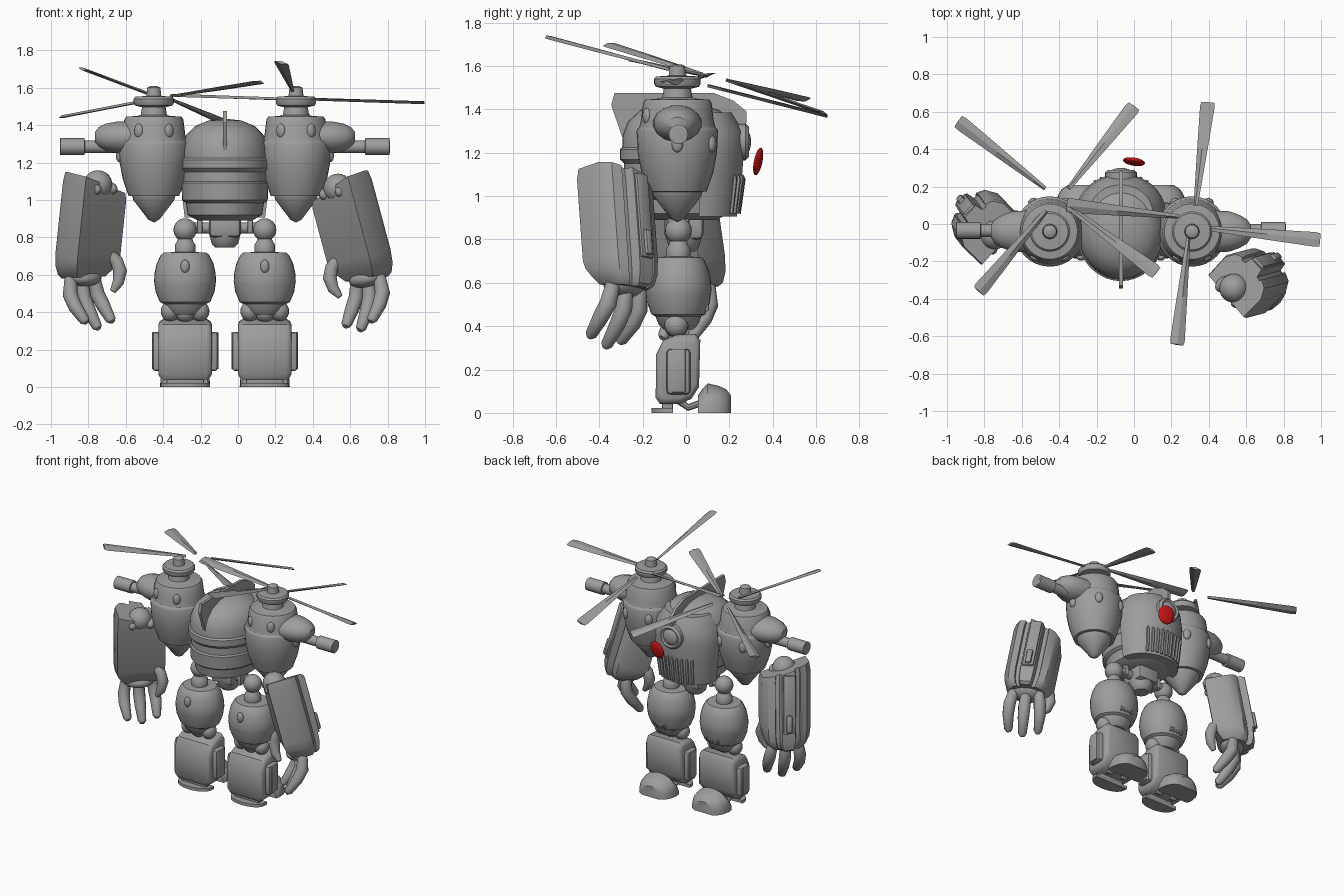
import bpy, bmesh, math
from mathutils import Vector, Matrix

if "Cube" in bpy.data.objects:
    bpy.data.objects.remove(bpy.data.objects["Cube"])


def material(name, rgb):
    m = bpy.data.materials.new(name)
    m.diffuse_color = (*rgb, 1)
    m.use_nodes = True
    m.node_tree.nodes["Principled BSDF"].inputs["Base Color"].default_value = m.diffuse_color
    return m


STEEL = material("grey_steel", (0.34, 0.34, 0.34))
RED = material("red_glass", (0.60, 0.008, 0.008))
CX = -0.07  # body centre line


def finish(name, bm, mat=STEEL, matrix=None, smooth=True):
    bmesh.ops.recalc_face_normals(bm, faces=bm.faces)
    me = bpy.data.meshes.new(name)
    bm.to_mesh(me)
    bm.free()
    if matrix:
        me.transform(matrix)
    ob = bpy.data.objects.new(name, me)
    bpy.context.collection.objects.link(ob)
    me.materials.append(mat)
    if smooth:
        bpy.ops.object.select_all(action='DESELECT')
        ob.select_set(True)
        bpy.context.view_layer.objects.active = ob
        bpy.ops.object.shade_smooth_by_angle(angle=math.radians(35))
    return ob


def loft(name, rings, mat=STEEL, matrix=None, smooth=True):
    """Skin closed rings of points and cap both ends."""
    bm = bmesh.new()
    vs = [[bm.verts.new(p) for p in r] for r in rings]
    n = len(vs[0])
    for a, b in zip(vs, vs[1:]):
        for i in range(n):
            bm.faces.new((a[i], a[(i + 1) % n], b[(i + 1) % n], b[i]))
    bm.faces.new(vs[0])
    bm.faces.new(vs[-1])
    return finish(name, bm, mat, matrix, smooth)


def lathe(name, profile, loc=(0, 0, 0), sx=1, sy=1, seg=32, matrix=None):
    """Spin (radius, height) pairs round the vertical axis."""
    ring = [(math.cos(2 * math.pi * i / seg), math.sin(2 * math.pi * i / seg)) for i in range(seg)]
    rings = [[(c * r * sx, s * r * sy, z) for c, s in ring] for r, z in profile]
    return loft(name, rings, matrix=Matrix.Translation(loc) @ (matrix or Matrix()))


def box(name, loc, size, bevel=0.0, matrix=None, seg=2):
    bm = bmesh.new()
    bmesh.ops.create_cube(bm, size=1, matrix=Matrix.Diagonal((*size, 1)))
    if bevel:
        bmesh.ops.bevel(bm, geom=bm.edges[:], offset=bevel, segments=seg, profile=0.5, affect='EDGES')
    bmesh.ops.translate(bm, verts=bm.verts, vec=loc)
    return finish(name, bm, matrix=matrix)


def ball(name, loc, size, mat=STEEL, rot=None, matrix=None):
    bm = bmesh.new()
    bmesh.ops.create_uvsphere(bm, u_segments=20, v_segments=12, radius=1)
    m = Matrix.Translation(loc) @ (rot or Matrix()) @ Matrix.Diagonal((*size, 1))
    return finish(name, bm, mat, (matrix or Matrix()) @ m)


def tube(name, pts, radii, seg=12, matrix=None):
    """Round limb through points with changing radius."""
    pts = [Vector(p) for p in pts]
    rings = []
    for i, p in enumerate(pts):
        d = (pts[min(i + 1, len(pts) - 1)] - pts[max(i - 1, 0)]).normalized()
        u = d.orthogonal() if abs(d.x) > 0.9 else d.cross(Vector((1, 0, 0)))
        u.normalize()
        v = d.cross(u)
        rings.append([p + radii[i] * (u * math.cos(a) + v * math.sin(a))
                      for a in (2 * math.pi * k / seg for k in range(seg))])
    return loft(name, rings, matrix=matrix)


# --- torso: banded barrel with a domed top ---
lathe("torso", [(.15, .89), (.205, .92), (.215, .985), (.225, .99), (.236, 1.0), (.24, 1.09),
                (.232, 1.10), (.232, 1.15), (.24, 1.16), (.25, 1.17), (.25, 1.215), (.24, 1.225),
                (.238, 1.28), (.215, 1.345), (.165, 1.395), (.09, 1.425), (.001, 1.435)],
      (CX, -.028, 0), sx=.97, sy=1.11, seg=40)

# crest fin running over the dome
fin = [(-.33, 1.475), (-.345, 1.42), (-.29, 1.26), (-.2, 1.27), (0, 1.38), (.2, 1.28),
       (.275, 1.26), (.28, 1.39), (.22, 1.44), (.13, 1.475)]
loft("crest_fin", [[(CX + s * .010, y, z) for y, z in fin] for s in (-1, 1)], smooth=False)

# --- face: rounded visor shell, eye socket, lens, mouth grille ---
arc = [math.radians(a) for a in range(0, 181, 12)]
shell = [(.215, .235, .905), (.225, .25, .99), (.235, .26, 1.1), (.24, .268, 1.2), (.225, .262, 1.3), (.17, .21, 1.385)]
loft("face_visor", [[(CX + rx * math.cos(a), .06 + (ry - .06) * math.sin(a), z) for a in arc] for rx, ry, z in shell])
for k in range(9):
    a = math.radians(90 + (k - 4) * 9)
    tube("grille_bar", [(CX + q * math.cos(a), .065 + (p - .06) * math.sin(a), z)
                        for z, q, p in ((.92, .218, .238), (1.08, .234, .26), (1.10, .23, .255))],
         [.010, .010, .004], seg=6)
lathe("eye_socket", [(.085, 0), (.085, .06), (.07, .075), (.055, .065)], (CX, .215, 1.25), seg=24,
      matrix=Matrix.Rotation(-math.pi / 2, 4, 'X'))
ball("eye_lens", (CX, .27, 1.25), (.062, .03, .062))
ball("red_eye", (0, .333, 1.16), (.06, .018, .065), RED,
     Matrix.Rotation(-.16, 4, 'Z') @ Matrix.Rotation(-.2, 4, 'X'))

# --- pelvis and hip axle ---
box("pelvis", (CX, -.01, .86), (.17, .18, .12), .025)
lathe("pelvis_keel", [(.05, .745), (.07, .765), (.085, .82), (.085, .92)], (CX, -.01, 0))
tube("hip_axle", [(CX - .2, -.02, .85), (CX + .2, -.02, .85)], [.03, .03])

for s, side in ((-1, "left"), (1, "right")):
    # --- shoulder pod, rotor mast and hub ---
    px, py = CX + s * .38, -.04
    lathe(side + "_shoulder_pod",
          [(.001, .88), (.03, .895), (.11, 1.0), (.115, 1.02), (.135, 1.022), (.14, 1.035),
           (.166, 1.11), (.183, 1.2), (.188, 1.30), (.184, 1.31), (.176, 1.317),
           (.168, 1.35), (.158, 1.43), (.148, 1.445), (.085, 1.45), (.07, 1.455), (.062, 1.50)],
          (px, py, 0))
    lathe(side + "_rotor_hub",
          [(.06, 1.495), (.10, 1.505), (.108, 1.52), (.108, 1.54), (.098, 1.552), (.04, 1.556),
           (.035, 1.60), (.02, 1.608)], (px, py, 0), seg=24)
    # rivets round the pod
    for k in range(6):
        a = math.radians(30 + 60 * k)
        dx, dy = math.sin(a), -math.cos(a)
        z, r = (1.37, .162) if dy < 0 and abs(dx) < .9 else (1.24, .185)
        ball(side + "_rivet", (px + dx * r, py + dy * r, z), (.026, .018, .038),
             rot=Matrix.Rotation(a, 4, 'Z'))

    # --- shoulder fairing and gun barrel, pointing outwards ---
    out = [(.10, .115, .085), (.20, .11, .085), (.255, .09, .075), (.295, .065, .055), (.315, .035, .03)]
    rings = [[(px + s * x, py + hy * math.cos(t), 1.335 + hz * math.sin(t))
              for t in (2 * math.pi * (i + .5) / 16 for i in range(16))] for x, hy, hz in out]
    loft(side + "_shoulder_fairing", rings)
    tube(side + "_gun_barrel",
         [(px + s * x, -.035, 1.285) for x in (.2, .369, .37, .371, .50, .501, .502, .44)],
         [.034, .034, .04, .045, .045, .042, .034, .034], seg=16)

    # --- leg ---
    lx, ly = CX + s * .213, -.035
    ball(side + "_hip_ball", (lx, ly, .84), (.062, .062, .062))
    box(side + "_hip_bracket", (CX + s * .135, ly, .865), (.03, .10, .09), .01)
    lathe(side + "_thigh_neck", [(.05, .70), (.055, .715), (.055, .76), (.045, .775), (.035, .80)], (lx, ly, 0))
    lathe(side + "_thigh",
          [(.075, .385), (.10, .41), (.115, .445), (.135, .455), (.158, .51), (.164, .555),
           (.166, .565), (.163, .61), (.152, .66), (.13, .705), (.115, .718), (.05, .722)],
          (lx, ly, 0), sy=.92)
    ball(side + "_thigh_rivet", (lx, ly - .143, .645), (.024, .018, .036))
    for k in range(5):
        box(side + "_thigh_vent", (lx + (k - 2) * .022, ly + .13, .485), (.010, .02, .03), .003)
    ball(side + "_knee_ball", (lx, -.045, .40), (.055, .055, .055))
    for t in (-1, 1):
        ball(side + "_knee_joint", (lx + t * .08, -.045, .405), (.05, .055, .055))
    # shin: rounded profile swept across
    shin = [(-.14, .07), (-.12, .04), (-.03, .04), (.025, .065), (.06, .12), (.066, .335), (.045, .365),
            (-.045, .36), (-.105, .335), (-.138, .27)]
    loft(side + "_shin", [[(lx + x, -.04 + (y + .04) * k, .2 + (z - .2) * k) for y, z in shin]
                          for x, k in ((-.143, .82), (-.135, .92), (-.115, 1), (.115, 1), (.135, .92), (.143, .82))])
    for t in (-1, 1):
        box(side + "_shin_plate", (lx + t * .145, -.035, .19), (.06, .11, .21), .018)
        box(side + "_shin_rib", (lx + t * .172, -.035, .195), (.012, .065, .20), .004)
    # heel pad, ankle links and toe cap
    heel = [(math.cos(a) * .132, -.06 - math.sin(a) ** .7 * .10 if 0 < a < 3.1 else -.06) for a in arc]
    loft(side + "_heel_pad", [[(lx + x, y, z) for x, y in heel] for z in (0, .022)])
    box(side + "_heel_post", (lx, -.085, .035), (.20, .05, .04), .008)
    for t in (-1, 1):
        tube(side + "_ankle_link", [(lx + t * .06, -.04, .06), (lx + t * .06, .01, .025), (lx + t * .06, .08, .05)],
             [.016] * 3, seg=8)
    toe = [(.055, .125, .08), (.075, .132, .11), (.10, .134, .137), (.15, .125, .125), (.185, .105, .11), (.208, .07, .08)]
    loft(side + "_toe_cap", [[(lx + w * math.cos(t), y, h * math.sin(t) ** .7 if 0 < t < 3.1 else 0)
                              for t in arc] for y, w, h in toe])

# --- forearms: armoured gauntlets with hands, local +y is the armour side ---
half = [(.16, -.125), (.163, .02), (.13, .075), (.085, .095), (.08, .08), (.055, .085), (.045, .13)]
section = half + [(-x, y) for x, y in reversed(half)]
# height, scale, lean across the width, lean across the depth
levels = [(-.28, .66, 0, -.15), (-.255, .82, 0, -.25), (-.21, .95, 0, -.2), (-.15, 1, 0, 0),
          (.20, 1, .25, 0), (.245, .95, .3, 0)]
arms = (("left", (-.815, .015, .86), math.radians(45), math.radians(6), math.radians(8)),
        ("right", (.635, -.285, .85), math.radians(-45), math.radians(-15), math.radians(4)))
for side, loc, turn, tilt, pitch in arms:
    s = 1 if side == "right" else -1
    M = (Matrix.Translation(loc) @ Matrix.Rotation(tilt, 4, 'Y') @ Matrix.Rotation(pitch, 4, 'X')
         @ Matrix.Rotation(turn, 4, 'Z'))
    loft(side + "_gauntlet", [[(x * k, y * k, z + s * x * lx + y * ly) for x, y in section]
                              for z, k, lx, ly in levels], matrix=M)
    box(side + "_gauntlet_rib", (0, .13, .03), (.075, .025, .40), .008, matrix=M)
    box(side + "_gauntlet_latch", (0, .145, -.10), (.04, .03, .12), .012, matrix=M)
    for t in (-1, 1):
        ball(side + "_elbow_pin", (t * .06, -.09, .22), (.035, .05, .035), matrix=M)
    ball(side + "_elbow_ball", (0, -.06, .235), (.078, .078, .078), matrix=M)
    # palm, three fingers and thumb curling towards the flat side
    ball(side + "_palm", (0, -.03, -.27), (.105, .08, .05), matrix=M)
    for k, length in ((-1, .18), (0, .215), (1, .18)):
        x = k * .088
        tube(side + "_finger",
             [(x * .8, -.02, -.24), (x * 1.0, -.02, -.29), (x * 1.15, -.04, -.30 - length * .35),
              (x * 1.2, -.09, -.30 - length * .65), (x * 1.12, -.165, -.30 - length),
              (x * 1.1, -.18, -.31 - length)],
             [.028, .036, .041, .038, .028, .015], matrix=M)
    tube(side + "_thumb",
         [(-s * .10, -.09, -.13), (-s * .13, -.13, -.17), (-s * .14, -.155, -.22),
          (-s * .125, -.165, -.28), (-s * .10, -.155, -.33)], [.03, .036, .038, .031, .016], matrix=M)

# --- rotor blades: root point, tip point ---
blades = [((-.475, .19, 1.535), (-.94, .55, 1.445)), ((-.47, .07, 1.565), (-.83, -.36, 1.70)),
          ((-.35, .19, 1.535), (0, .63, 1.385)), ((-.357, .095, 1.555), (.12, -.26, 1.63)),
          ((.24, .04, 1.54), (-.36, .10, 1.56)), ((.36, -.02, 1.54), (.995, -.085, 1.52)),
          ((.33, .10, 1.51), (.395, .65, 1.37)), ((.29, -.08, 1.585), (.23, -.645, 1.735))]
for a, b in blades:
    a, b = Vector(a), Vector(b)
    d = (b - a).normalized()
    rings = []
    for f, w, twist in ((0, .012, -.4), (.12, .016, -.35), (.55, .029, -.27), (.96, .040, -.2), (1, .035, -.2)):
        u = Matrix.Rotation(twist, 3, d) @ d.cross(Vector((0, 0, 1))).normalized()
        n = u.cross(d)
        p = a.lerp(b, f)
        rings.append([p + u * w, p + n * .008, p - u * w, p - n * .008])
    loft("rotor_blade", rings, smooth=False)
